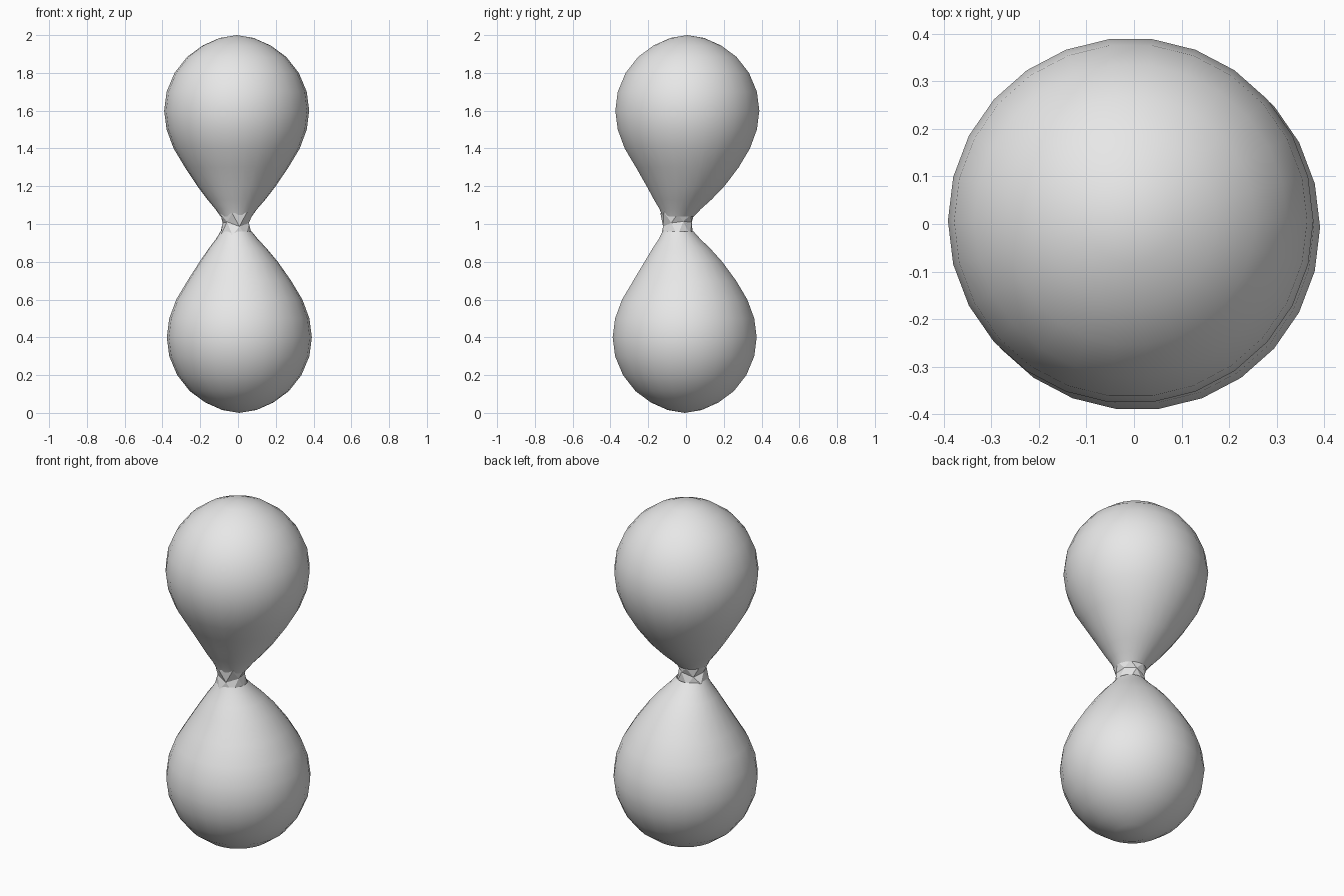
import bpy, bmesh, math, random

if "Cube" in bpy.data.objects:
    bpy.data.objects.remove(bpy.data.objects["Cube"])

random.seed(4)
SIDES = 26

grey = bpy.data.materials.new("grey")
grey.diffuse_color = (0.8, 0.8, 0.8, 1)
grey.use_nodes = True
grey.node_tree.nodes["Principled BSDF"].inputs["Base Color"].default_value = grey.diffuse_color


def finish(bm, name, smooth):
    bmesh.ops.recalc_face_normals(bm, faces=bm.faces)
    for f in bm.faces:
        f.smooth = smooth
    mesh = bpy.data.meshes.new(name)
    bm.to_mesh(mesh)
    bm.free()
    mesh.materials.append(grey)
    obj = bpy.data.objects.new(name, mesh)
    bpy.context.collection.objects.link(obj)
    return obj


# Half profile of one lobe: height above the base, radius
PROFILE = [(0.015, 0.09), (0.055, 0.18), (0.115, 0.262), (0.20, 0.329),
           (0.30, 0.371), (0.40, 0.384), (0.50, 0.371), (0.60, 0.334),
           (0.70, 0.274), (0.80, 0.207), (0.87, 0.154), (0.92, 0.111),
           (0.96, 0.083)]


def lobe(name, flip, cx, cy):
    """Teardrop balloon, its narrow end leaning to the neck."""
    bm = bmesh.new()
    rings = []
    for h, r in PROFILE:
        lean = max(0, (h - 0.72) / 0.24) ** 1.5
        x = cx + (-0.01 - cx) * lean
        y = cy + (-0.042 - cy) * lean
        z = 2 - h if flip else h
        rings.append([bm.verts.new((x + r * math.cos(a), y + r * math.sin(a), z))
                      for a in (math.tau * i / SIDES for i in range(SIDES))])
    for lo, hi in zip(rings, rings[1:]):
        for i in range(SIDES):
            j = (i + 1) % SIDES
            bm.faces.new((lo[i], lo[j], hi[j], hi[i]))
    pole = bm.verts.new((cx, cy, 2 if flip else 0))
    for i in range(SIDES):
        bm.faces.new((pole, rings[0][(i + 1) % SIDES], rings[0][i]))
    return finish(bm, name, True)


lobe("lower_lobe", False, 0.007, -0.007)
lobe("upper_lobe", True, -0.007, 0.007)

# Pinched neck: crumpled band of flat triangles
bm = bmesh.new()
N = 7
rings = []
for k, (z, r, jit) in enumerate([(0.945, 0.088, 0.012), (1.0, 0.074, 0.016),
                                 (1.055, 0.088, 0.012)]):
    ring = []
    for i in range(N):
        a = math.tau * (i + 0.5 * k) / N
        rr = r + random.uniform(-0.006, 0.006)
        ring.append(bm.verts.new((-0.01 + rr * math.cos(a),
                                  -0.045 + rr * math.sin(a),
                                  z + random.uniform(-jit, jit))))
    rings.append(ring)
for lo, hi in zip(rings, rings[1:]):
    for i in range(N):
        j = (i + 1) % N
        bm.faces.new((lo[i], lo[j], hi[i]))
        bm.faces.new((lo[j], hi[j], hi[i]))
finish(bm, "pinched_neck", False)
